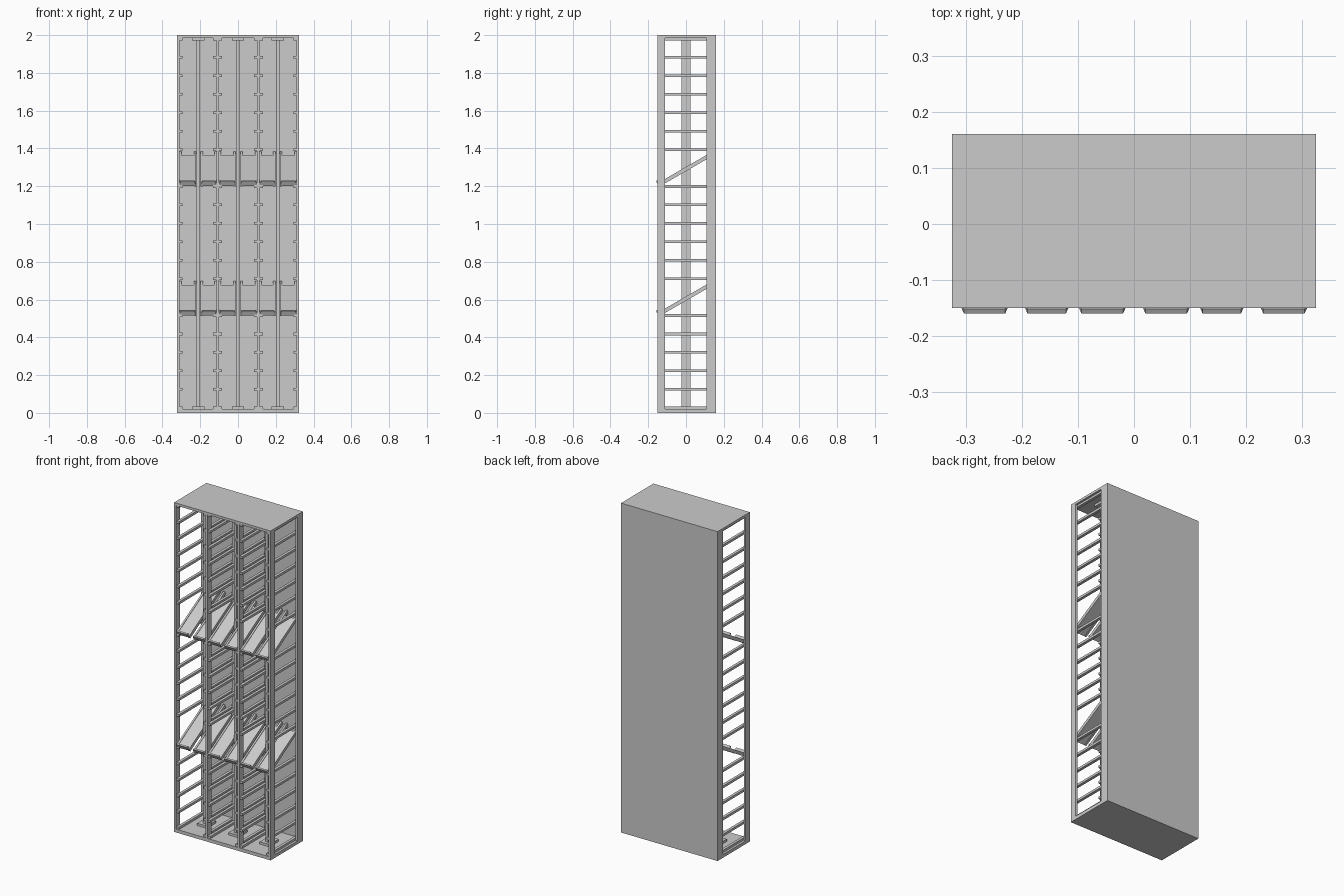
import bpy, bmesh, math
from mathutils import Matrix

if "Cube" in bpy.data.objects:
    bpy.data.objects.remove(bpy.data.objects["Cube"])


def box(bm, x0, x1, y0, y1, z0, z1, rot=None):
    vs = bmesh.ops.create_cube(bm, size=1)["verts"]
    for v in vs:
        v.co.x = (x0 + x1) / 2 + v.co.x * (x1 - x0)
        v.co.y = (y0 + y1) / 2 + v.co.y * (y1 - y0)
        v.co.z = (z0 + z1) / 2 + v.co.z * (z1 - z0)
        if rot:
            v.co = rot @ v.co
    return vs


def make(name, fill):
    bm = bmesh.new()
    fill(bm)
    me = bpy.data.meshes.new(name)
    bm.to_mesh(me)
    bm.free()
    ob = bpy.data.objects.new(name, me)
    bpy.context.collection.objects.link(ob)


W, H, F, B = 0.324, 2.0, -0.15, 0.16      # half width, height, front, back
T, SLAB, PANEL = 0.013, 0.02, 0.148       # post thickness, slab, back panel start
LADDERS = [(-W, -W + T), (-0.108 - T / 2, -0.108 + T / 2),
           (0.108 - T / 2, 0.108 + T / 2), (W - T, W)]
MIDS = (-0.21, 0.0, 0.21)
TRAY_FRONTS = (0.53, 1.216)               # height of tray top at the front


# carcass: floor, top and back
make("bottom_panel", lambda bm: box(bm, -W, W, F, B, 0, SLAB))
make("top_panel", lambda bm: box(bm, -W, W, F, B, H - 0.015, H))
make("back_panel", lambda bm: box(bm, -W, W, PANEL, B, SLAB, H - 0.015))


# front and back uprights of the ladder frames
def uprights(bm):
    for x0, x1 in LADDERS:
        box(bm, x0, x1, F, -0.11, SLAB, H - 0.015)
        box(bm, x0, x1, 0.108, PANEL, SLAB, H - 0.015)


make("ladder_uprights", uprights)


# runners fixed to the bay sides of each ladder
RUN = 0.017
def runners(bm):
    for i in range(21):
        if i in (6, 13):
            continue
        z = 0.0275 + 0.0976 * i
        for k, (x0, x1) in enumerate(LADDERS):
            if k > 0:
                box(bm, x0 - RUN, x0, F + 0.005, PANEL, z - 0.007, z + 0.007)
            if k < 3:
                box(bm, x1, x1 + RUN, F + 0.005, PANEL, z - 0.007, z + 0.007)


make("side_runners", runners)


# slim posts in the middle of each bay, with foot and head plates
def middle_posts(bm):
    for x in MIDS:
        box(bm, x - 0.009, x + 0.009, -0.025, 0.023, SLAB, H - 0.015)
        for z in (SLAB, H - 0.029):
            box(bm, x - 0.033, x + 0.033, -0.045, 0.043, z, z + 0.014)


make("middle_posts", middle_posts)


# sloping display trays: two rails, a plate between, and a front lip
def tray_spans():
    for k, x in enumerate(MIDS):
        yield LADDERS[k][1], x - 0.0125
        yield x + 0.0125, LADDERS[k + 1][0]


def slope(z):
    return Matrix.Translation((0, F, z)) @ Matrix.Rotation(math.radians(30), 4, "X")


def rails(bm):
    for z in TRAY_FRONTS:
        for x0, x1 in tray_spans():
            box(bm, x0, x0 + 0.011, 0, 0.336, -0.02, 0, slope(z))
            box(bm, x1 - 0.011, x1, 0, 0.336, -0.02, 0, slope(z))


def plates(bm):
    for z in TRAY_FRONTS:
        for x0, x1 in tray_spans():
            box(bm, x0 + 0.011, x1 - 0.011, 0, 0.3, -0.017, -0.003, slope(z))


def lips(bm):
    for z in TRAY_FRONTS:
        for x0, x1 in tray_spans():
            vs = box(bm, x0 + 0.003, x1 - 0.002, -0.003, 0.006, -0.008, 0.014, slope(z))
            # taper the ends toward the front edge
            mid = (x0 + x1) / 2
            for v in sorted(vs, key=lambda v: v.co.y)[:4]:
                v.co.x = mid + (v.co.x - mid) * 0.88


make("tray_rails", rails)
make("tray_plates", plates)
make("tray_lips", lips)
